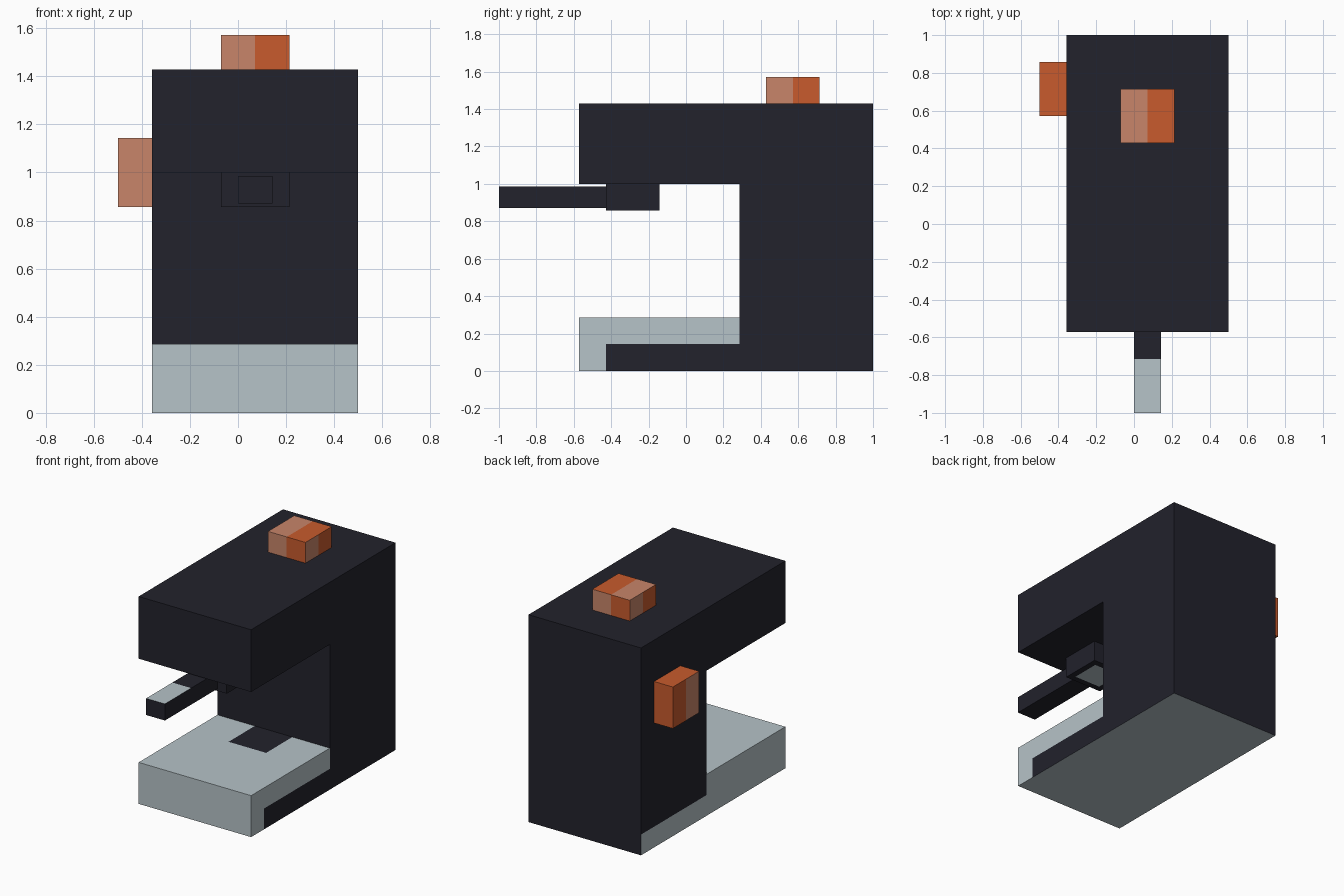
import bpy, bmesh
from mathutils import Vector

cube = bpy.data.objects.get("Cube")
if cube:
    bpy.data.objects.remove(cube, do_unlink=True)

U = 1 / 7  # every part sits on a grid of this size


def material(name, rgb):
    m = bpy.data.materials.new(name)
    m.use_nodes = True
    m.diffuse_color = (*rgb, 1)
    bsdf = next(n for n in m.node_tree.nodes if n.type == 'BSDF_PRINCIPLED')
    bsdf.inputs["Base Color"].default_value = (*rgb, 1)
    bsdf.inputs["Roughness"].default_value = 0.8
    return m


MATS = [material("charcoal", (0.016, 0.016, 0.025)),
        material("pale_steel", (0.468, 0.546, 0.578)),
        material("orange", (0.578, 0.105, 0.026)),
        material("pale_orange", (0.578, 0.235, 0.144))]
DARK, STEEL, ORANGE, PALE = range(4)
AXES = {"x": Vector((1, 0, 0)), "y": Vector((0, 1, 0)), "z": Vector((0, 0, 1))}


def prism(name, x0, x1, profile, cuts, rule):
    """Extrude a (y, z) profile along x, cut it, then colour faces by rule."""
    bm = bmesh.new()
    side = bm.faces.new([bm.verts.new((x0, y, z)) for y, z in profile])
    new = bmesh.ops.extrude_face_region(bm, geom=[side])["geom"]
    moved = [v for v in new if isinstance(v, bmesh.types.BMVert)]
    bmesh.ops.translate(bm, vec=(x1 - x0, 0, 0), verts=moved)
    for axis, place in cuts:
        bmesh.ops.bisect_plane(bm, geom=bm.verts[:] + bm.edges[:] + bm.faces[:],
                               dist=1e-5, plane_co=AXES[axis] * place, plane_no=AXES[axis])
    bmesh.ops.recalc_face_normals(bm, faces=bm.faces)
    for f in bm.faces:
        f.material_index = rule(f.calc_center_median(), f.normal)
    bmesh.ops.scale(bm, vec=(U, U, U), verts=bm.verts)
    mesh = bpy.data.meshes.new(name)
    bm.to_mesh(mesh)
    bm.free()
    for m in MATS:
        mesh.materials.append(m)
    obj = bpy.data.objects.new(name, mesh)
    bpy.context.collection.objects.link(obj)
    return obj


def block(name, x, y, z, cuts=(), rule=lambda c, n: DARK):
    profile = [(y[0], z[0]), (y[1], z[0]), (y[1], z[1]), (y[0], z[1])]
    return prism(name, *x, profile, cuts, rule)


# Body: C-shaped housing with a steel base and drip tray
def body_rule(c, n):
    if n.z < -0.5:
        return STEEL if c.z < 0.1 else DARK
    if n.y > 0.5 or c.z > 2.01:
        return DARK
    if n.z > 0.5:  # dark drain patch on the tray
        return DARK if c.y > 0 and -0.5 < c.x < 1.5 else STEEL
    if n.x > 0.5:
        return DARK if c.y > 2 or (c.y > -3 and c.z < 1) else STEEL
    if n.x < -0.5:
        return STEEL if c.z < 1 or c.y < 2 else DARK
    return STEEL


prism("body", -2.5, 3.5,
      [(-4, 0), (7, 0), (7, 10), (-4, 10), (-4, 7), (2, 7), (2, 2), (-4, 2)],
      [("z", 1), ("z", 2), ("z", 7), ("y", -3), ("y", 0), ("y", 2),
       ("x", -0.5), ("x", 1.5)], body_rule)

# Brew head with a pale outlet let into its underside
block("brew_head", (-0.5, 1.5), (-3, -1), (6, 7),
      [("x", -0.2), ("x", 1.2), ("y", -2.7), ("y", -1.3)],
      lambda c, n: STEEL if n.z < -0.5 and abs(c.x - 0.5) < 0.7
      and abs(c.y + 2) < 0.7 else DARK)

# Handle with a pale grip plate at its front end
block("handle", (0, 1), (-7, -3), (6.1, 6.9), [("y", -5)],
      lambda c, n: STEEL if n.z > 0.5 and c.y < -5 else DARK)


# Top knob: each side is pale on its left half
def top_knob_rule(c, n):
    if abs(n.z) > 0.5:
        return PALE if c.x < 0.5 else ORANGE
    to_right = (c.x - 0.5) * -n.y + (c.y - 4) * n.x
    return PALE if to_right < 0 else ORANGE


block("top_knob", (-0.5, 1.5), (3, 5), (10, 11),
      [("x", 0.5), ("y", 4)], top_knob_rule)

# Side knob: pale front half, orange back half and top
block("side_knob", (-3.5, -2.5), (4, 6), (6, 8), [("y", 5)],
      lambda c, n: PALE if abs(n.z) < 0.5 and c.y < 5 else ORANGE)
